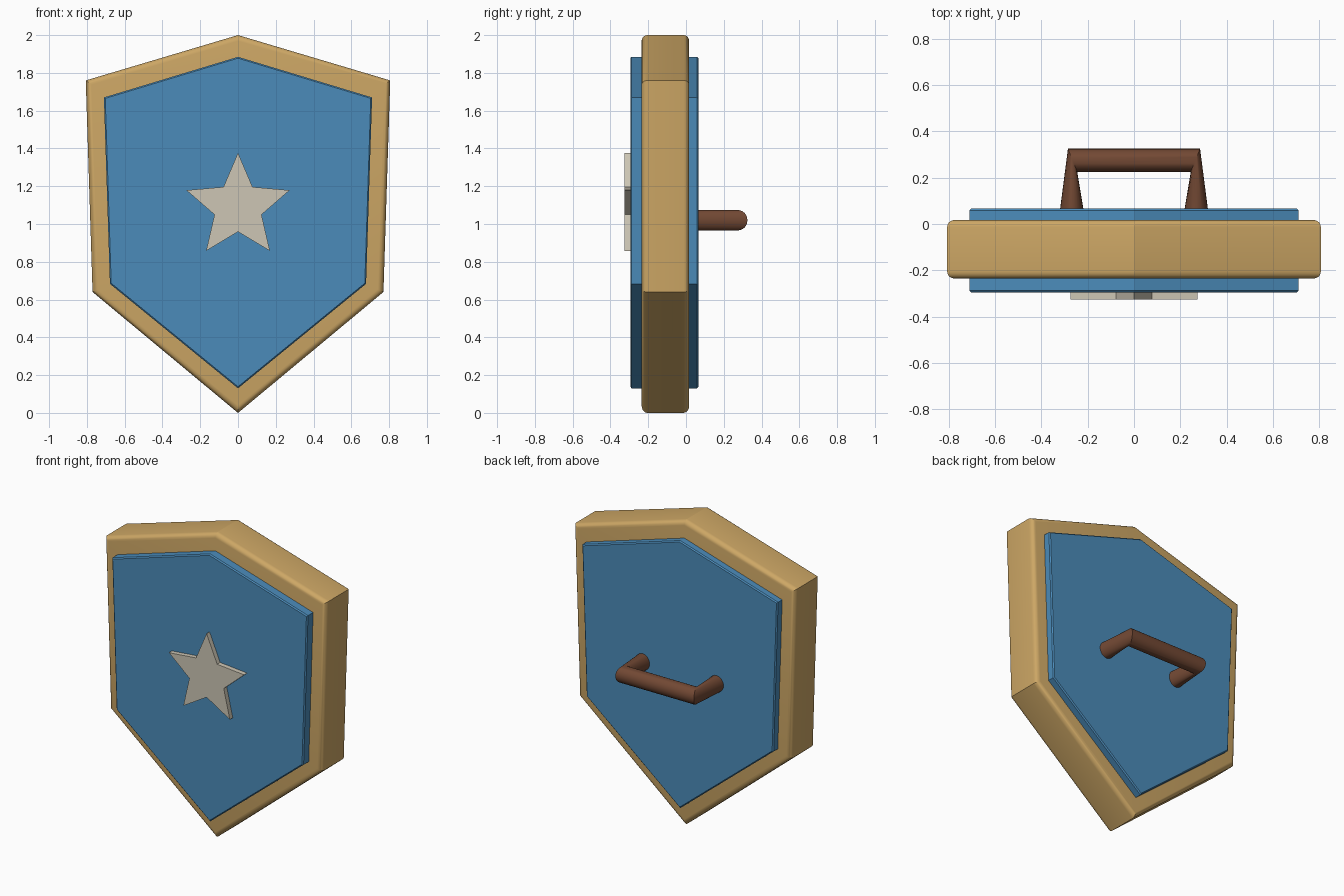
import bpy
import bmesh
from math import sin, cos, pi
from mathutils import Vector

cube = bpy.data.objects.get("Cube")
if cube:
    bpy.data.objects.remove(cube, do_unlink=True)


def material(name, r, g, b):
    mat = bpy.data.materials.new(name)
    mat.use_nodes = True
    mat.diffuse_color = (r, g, b, 1)
    mat.node_tree.nodes["Principled BSDF"].inputs["Base Color"].default_value = (r, g, b, 1)
    return mat


gold = material("gold", 0.61, 0.385, 0.13)
blue = material("blue", 0.07, 0.26, 0.49)
ivory = material("pale stone", 0.61, 0.565, 0.46)
brown = material("brown leather", 0.17, 0.066, 0.034)


def finish(bm, name, mat, smooth_angle=None):
    bmesh.ops.recalc_face_normals(bm, faces=bm.faces)
    mesh = bpy.data.meshes.new(name)
    bm.to_mesh(mesh)
    bm.free()
    mesh.materials.append(mat)
    obj = bpy.data.objects.new(name, mesh)
    bpy.context.collection.objects.link(obj)
    if smooth_angle:
        bpy.ops.object.select_all(action="DESELECT")
        obj.select_set(True)
        bpy.context.view_layer.objects.active = obj
        bpy.ops.object.shade_smooth_by_angle(angle=smooth_angle)
    return obj


def slab(name, outline, front, back, mat, bevel=0, segments=1):
    """Extrude an x-z outline along y and round its front and back rims."""
    bm = bmesh.new()
    face = bm.faces.new([bm.verts.new((x, front, z)) for x, z in outline])
    ext = bmesh.ops.extrude_face_region(bm, geom=[face])
    moved = [v for v in ext["geom"] if isinstance(v, bmesh.types.BMVert)]
    bmesh.ops.translate(bm, verts=moved, vec=(0, back - front, 0))
    if bevel:
        rims = [e for e in bm.edges if abs(e.verts[0].co.y - e.verts[1].co.y) < 1e-5]
        bmesh.ops.bevel(bm, geom=rims, offset=bevel, segments=segments,
                        profile=0.5, affect="EDGES")
    return finish(bm, name, mat, 0.5 if segments > 1 else None)


def shield_outline(top, shoulder, hip, tip):
    return [(0, top), shoulder, hip, (0, tip), (-hip[0], hip[1]), (-shoulder[0], shoulder[1])]


# Thick rounded rim, with the panel showing on both sides
slab("shield_rim", shield_outline(2.0, (0.806, 1.76), (0.77, 0.64), 0.0),
     -0.235, 0.017, gold, 0.03, 5)
slab("shield_panel", shield_outline(1.885, (0.71, 1.67), (0.678, 0.683), 0.13),
     -0.295, 0.066, blue, 0.007)

# Five-pointed star on the front
star = []
for i in range(10):
    r = 0.131 if i % 2 else 0.287
    star.append((r * sin(i * pi / 5), 1.09 + r * cos(i * pi / 5)))
slab("star_emblem", star, -0.326, -0.29, ivory)

# Grip on the back: rings swept along two legs and a crossbar
bm = bmesh.new()
SIDES = 24
stations = [(0.268, 0.04, 1, 0), (0.265, 0.275, 0.4, 1),
            (-0.265, 0.275, -0.4, 1), (-0.268, 0.04, -1, 0)]
rings = []
for x, y, dx, dy in stations:
    across = Vector((dx, dy, 0)).normalized() * 0.054
    ring = []
    for i in range(SIDES):
        a = 2 * pi * i / SIDES
        ring.append(bm.verts.new(Vector((x, y, 1.02)) + across * cos(a)
                                 + Vector((0, 0, 0.054 * sin(a)))))
    rings.append(ring)
for lower, upper in zip(rings, rings[1:]):
    for i in range(SIDES):
        j = (i + 1) % SIDES
        bm.faces.new((lower[i], lower[j], upper[j], upper[i]))
bm.faces.new(rings[0])
bm.faces.new(rings[-1])
finish(bm, "back_handle", brown, 0.6)
